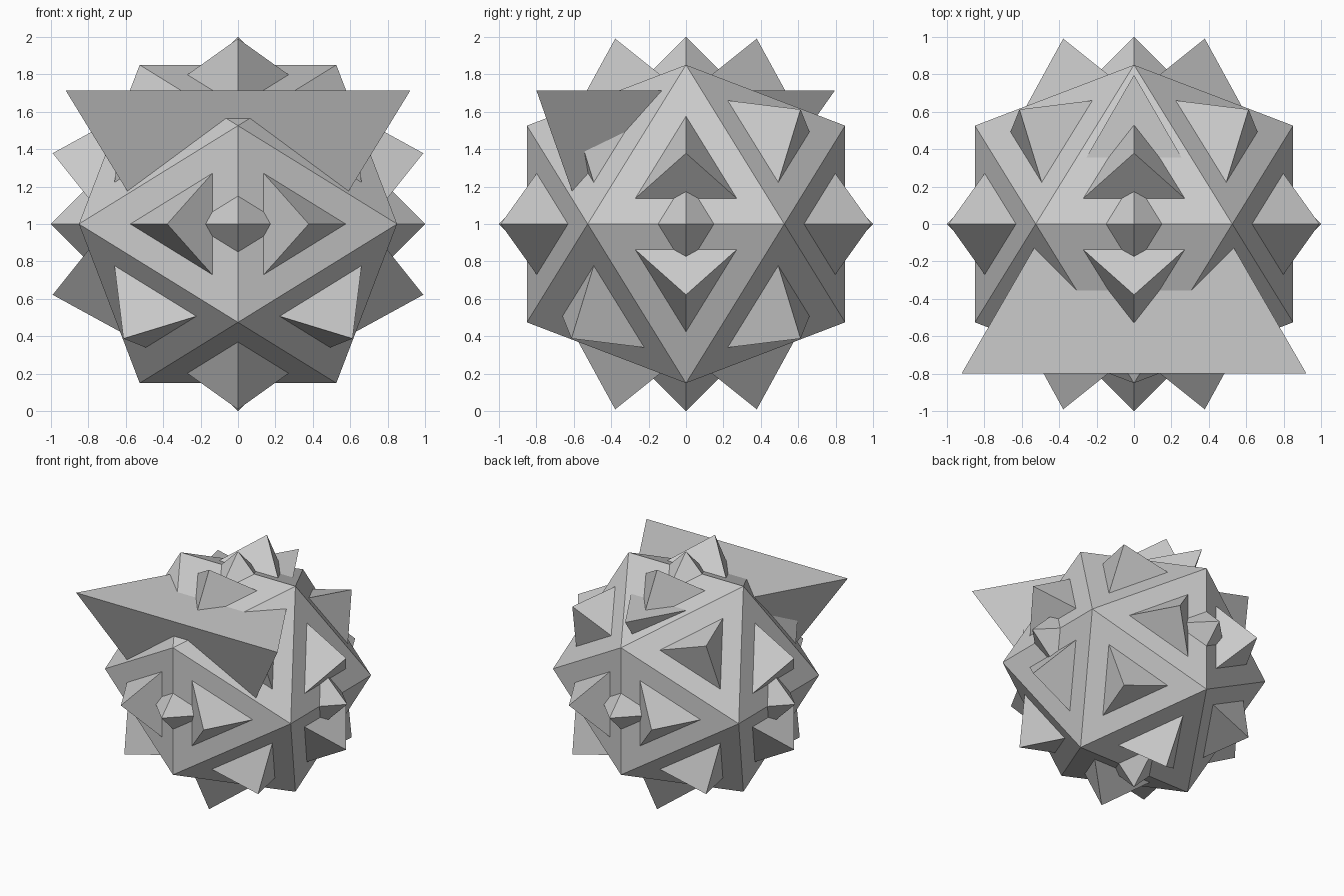
import bpy
import bmesh
from math import sqrt
from mathutils import Vector

default = bpy.data.objects.get("Cube")
if default:
    bpy.data.objects.remove(default, do_unlink=True)

CENTRE = Vector((0, 0, 1))
GREY = (0.6, 0.6, 0.6, 1)

stone = bpy.data.materials.new("plain grey")
stone.use_nodes = True
stone.diffuse_color = GREY
stone.node_tree.nodes["Principled BSDF"].inputs["Base Color"].default_value = GREY


def hull_object(name, points):
    """Flat-faced convex solid around the points, given relative to CENTRE."""
    bm = bmesh.new()
    for p in points:
        bm.verts.new(p)
    bmesh.ops.convex_hull(bm, input=bm.verts[:])
    bmesh.ops.recalc_face_normals(bm, faces=bm.faces[:])
    mesh = bpy.data.meshes.new(name)
    bm.to_mesh(mesh)
    bm.free()
    mesh.materials.append(stone)
    obj = bpy.data.objects.new(name, mesh)
    obj.location = CENTRE
    bpy.context.collection.objects.link(obj)
    return obj


# Twenty-sided core: cyclic golden rectangles on a unit sphere
phi = (1 + sqrt(5)) / 2
corners = []
for s in (-1, 1):
    for t in (-1, 1):
        a, b = s * phi, t
        corners += [Vector(c).normalized() for c in ((a, b, 0), (0, a, b), (b, 0, a))]
core = hull_object("core", corners)

# Eight-sided solid whose six tips pierce the core edges
tips = [Vector([s if i == axis else 0 for i in range(3)])
        for axis in range(3) for s in (-1, 1)]
hull_object("axis_tips", tips)

# Three-sided spike on every core face, its base sunk below the face
SPIKE_SCALE, SPIKE_REACH, SINK = 0.515, 1.335, 1.1
for i, face in enumerate(core.data.polygons):
    mid = face.center.copy()
    apex = mid * SPIKE_REACH
    base = [mid.lerp(core.data.vertices[v].co, SPIKE_SCALE) for v in face.vertices]
    hull_object(f"spike_{i + 1}", [apex] + [apex.lerp(p, SINK) for p in base])

# Large four-sided solid with a level top, pointing down through the core
half, front, top = 0.922, -0.8, 0.715
depth = half * sqrt(3)
hull_object("large_tetrahedron", [
    (-half, front, top),
    (half, front, top),
    (0, front + depth, top),
    (0, front + depth / 3, top - 2 * half * sqrt(2 / 3)),
])
